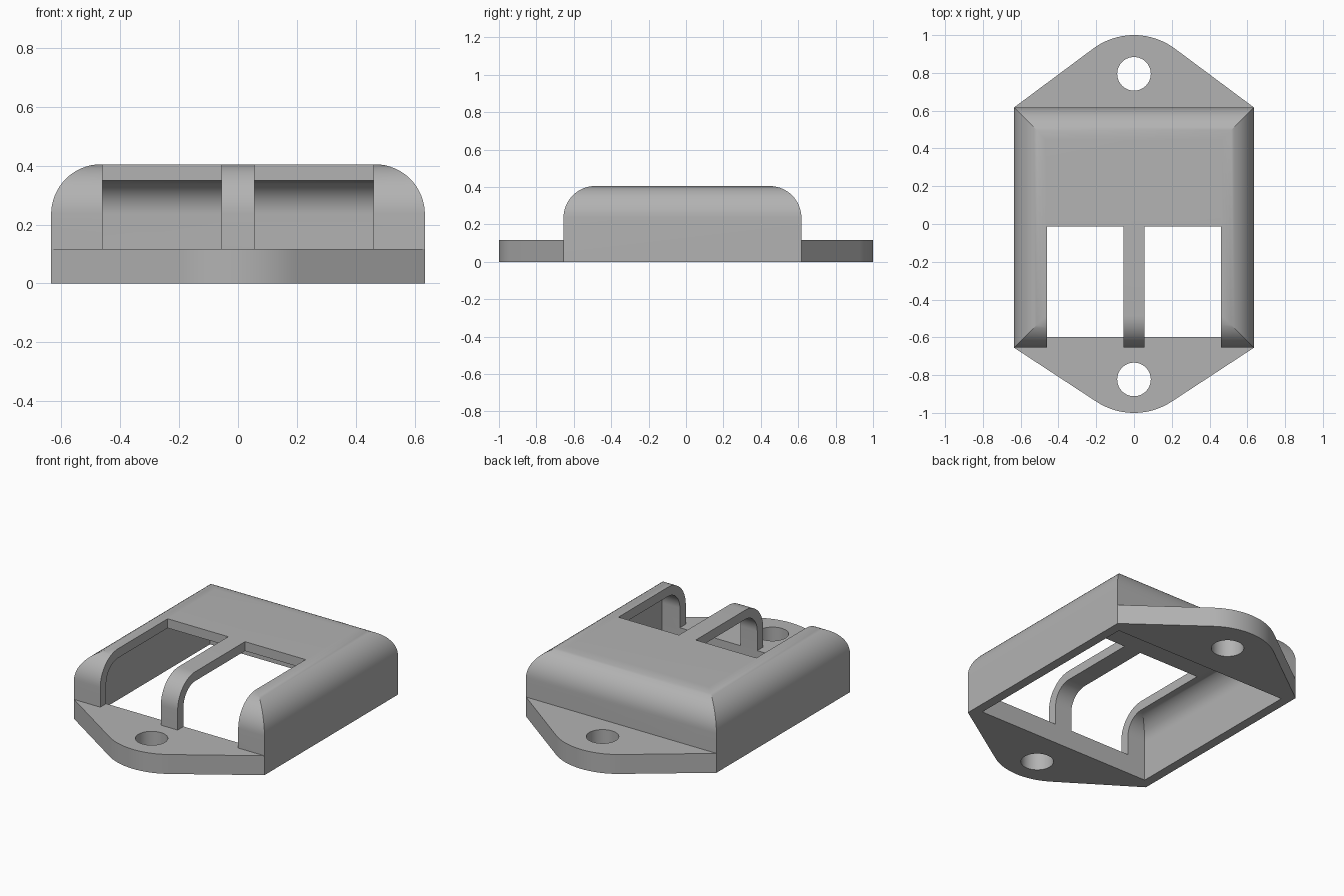
import bpy, bmesh
from math import sin, cos, pi, atan2, acos, hypot, radians
from mathutils import Vector

cube = bpy.data.objects.get("Cube")
if cube:
    bpy.data.objects.remove(cube, do_unlink=True)

grey = bpy.data.materials.new("grey plastic")
grey.use_nodes = True
grey.diffuse_color = (0.45, 0.45, 0.45, 1)
grey.node_tree.nodes["Principled BSDF"].inputs["Base Color"].default_value = grey.diffuse_color

HALF_X, FRONT, BACK, HEIGHT = 0.635, -0.655, 0.617, 0.405
WALL, RADIUS, FLANGE_H = 0.06, 0.17, 0.117


def arc(cx, cy, r, a0, a1, n):
    return [(cx + r * cos(a0 + (a1 - a0) * i / n), cy + r * sin(a0 + (a1 - a0) * i / n))
            for i in range(n + 1)]


def prism(name, outline, place, direction):
    """Extrude a 2D outline, placed in space, along a direction."""
    bm = bmesh.new()
    face = bm.faces.new([bm.verts.new(place(u, v)) for u, v in outline])
    ext = bmesh.ops.extrude_face_region(bm, geom=[face])
    moved = [g for g in ext["geom"] if isinstance(g, bmesh.types.BMVert)]
    bmesh.ops.translate(bm, verts=moved, vec=Vector(direction))
    bmesh.ops.recalc_face_normals(bm, faces=bm.faces)
    mesh = bpy.data.meshes.new(name)
    bm.to_mesh(mesh)
    bm.free()
    mesh.materials.append(grey)
    obj = bpy.data.objects.new(name, mesh)
    bpy.context.collection.objects.link(obj)
    return obj


def boolean(obj, tool, operation):
    mod = obj.modifiers.new("cut", "BOOLEAN")
    mod.operation, mod.solver, mod.object = operation, "EXACT", tool
    bpy.context.view_layer.objects.active = obj
    bpy.ops.object.modifier_apply(modifier=mod.name)
    bpy.data.objects.remove(tool, do_unlink=True)


def smooth(obj):
    bpy.ops.object.select_all(action="DESELECT")
    obj.select_set(True)
    bpy.context.view_layer.objects.active = obj
    bpy.ops.object.shade_smooth_by_angle(angle=radians(25))


def rounded_block(name, inset, bottom):
    """Two round-topped profiles crossed, giving mitred corners."""
    r, top = RADIUS - inset, HEIGHT - inset

    def profile(a, b):
        return ([(a, bottom), (b, bottom)] + arc(b - r, top - r, r, 0, pi / 2, 16)
                + arc(a + r, top - r, r, pi / 2, pi, 16))
    hx, y0, y1 = HALF_X - inset, FRONT + inset, BACK - inset
    block = prism(name, profile(-hx, hx), lambda u, v: (u, y0, v), (0, y1 - y0, 0))
    cross = prism("cross_profile", profile(y0, y1), lambda u, v: (-1, u, v), (2, 0, 0))
    boolean(block, cross, "INTERSECT")
    return block


def rectangle(x0, x1, y0, y1):
    return [(x0, y0), (x1, y0), (x1, y1), (x0, y1)]


# Hollow cover, open underneath
cover = rounded_block("cover", 0, 0)
boolean(cover, rounded_block("cavity", WALL - 0.004, -0.1), "DIFFERENCE")

# Two windows through the roof and front wall, leaving a central strap
for x0, x1 in ((-0.46, -0.056), (0.056, 0.46)):
    window = prism("window", rectangle(x0, x1, -1, -0.013),
                   lambda u, v: (u, v, FLANGE_H), (0, 0, 1))
    boolean(cover, window, "DIFFERENCE")
smooth(cover)


# Mounting flanges: a rounded point tangent to the cover's corners, with a screw hole
def flange(name, side, base, hole_y):
    r = 0.363
    cy = 1 - r
    dx, dy = HALF_X, base - cy
    start = atan2(dy, dx) + acos(r / hypot(dx, dy))
    outline = [(-HALF_X, base), (HALF_X, base)] + arc(0, cy, r, start, pi - start, 20)
    plate = prism(name, outline, lambda u, v: (u, side * v, 0), (0, 0, FLANGE_H))
    circle = arc(0, hole_y, 0.089, 0, 2 * pi, 40)[:-1]
    hole = prism("screw_hole", circle, lambda u, v: (u, side * v, -0.1), (0, 0, 0.4))
    boolean(plate, hole, "DIFFERENCE")
    smooth(plate)


flange("front_flange", -1, -FRONT, 0.823)
flange("back_flange", 1, BACK, 0.795)
